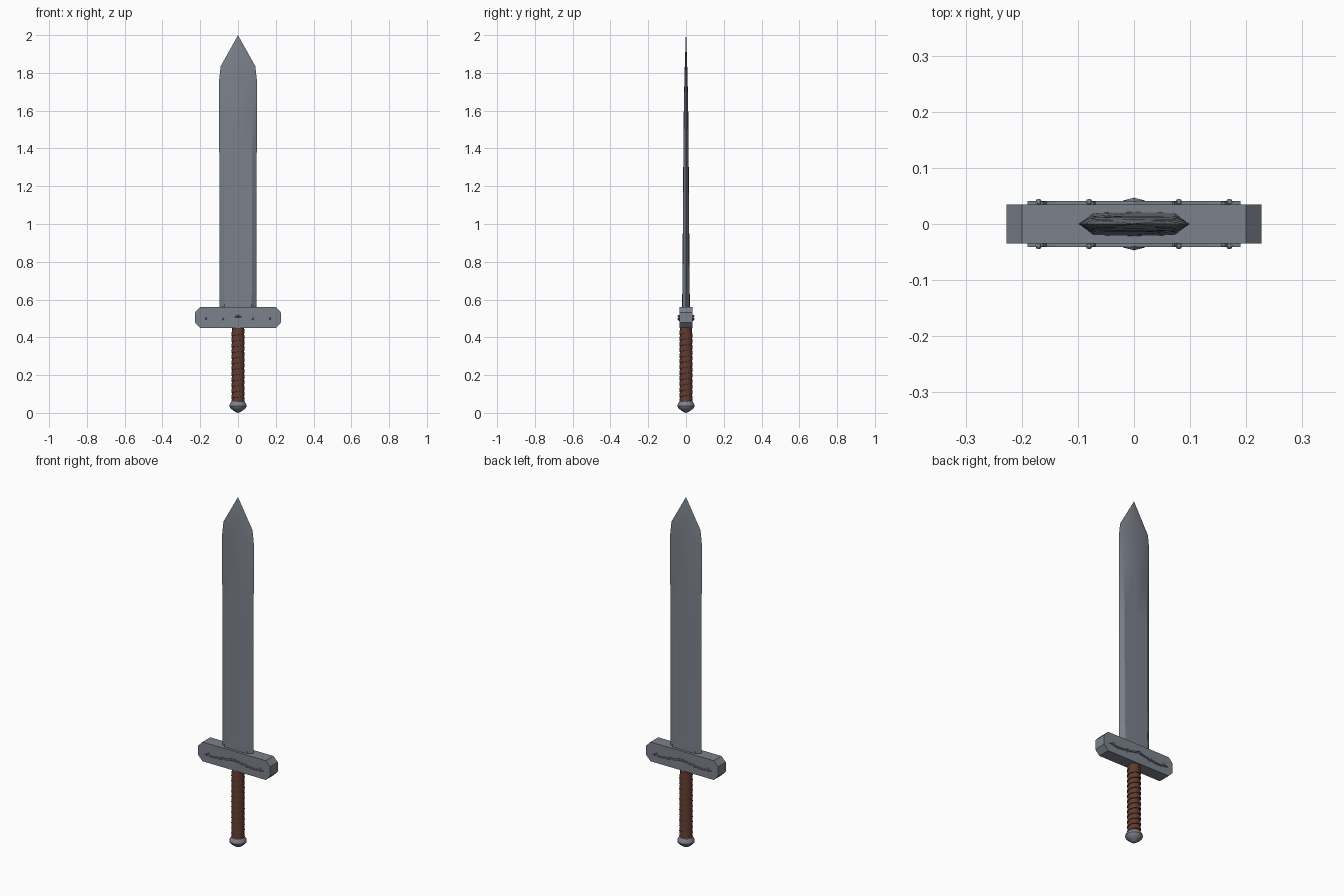
import bpy, bmesh, math
from mathutils import Vector

if "Cube" in bpy.data.objects:
    bpy.data.objects.remove(bpy.data.objects["Cube"])


def material(name, rgb):
    m = bpy.data.materials.new(name)
    m.diffuse_color = (*rgb, 1)
    m.use_nodes = True
    m.node_tree.nodes["Principled BSDF"].inputs["Base Color"].default_value = m.diffuse_color
    return m


STEEL = material("steel", (0.20, 0.22, 0.26))
LEATHER = material("brown leather", (0.115, 0.042, 0.028))


def make(name, verts, faces, mat, smooth=None):
    me = bpy.data.meshes.new(name)
    me.from_pydata(verts, [], faces)
    bm = bmesh.new()
    bm.from_mesh(me)
    bmesh.ops.remove_doubles(bm, verts=bm.verts, dist=1e-5)
    bmesh.ops.recalc_face_normals(bm, faces=bm.faces)
    bm.to_mesh(me)
    bm.free()
    ob = bpy.data.objects.new(name, me)
    bpy.context.collection.objects.link(ob)
    me.materials.append(mat)
    if smooth:
        bpy.ops.object.select_all(action='DESELECT')
        ob.select_set(True)
        bpy.context.view_layer.objects.active = ob
        bpy.ops.object.shade_smooth_by_angle(angle=math.radians(smooth))
    return ob


def loft(name, rings, mat, smooth=None):
    n = len(rings[0])
    verts = [v for r in rings for v in r]
    faces = [(k*n + i, k*n + (i+1) % n, (k+1)*n + (i+1) % n, (k+1)*n + i)
             for k in range(len(rings) - 1) for i in range(n)]
    faces += [tuple(range(n)), tuple(range(len(verts) - n, len(verts)))]
    return make(name, verts, faces, mat, smooth)


def lathe(name, profile, sides, mat, smooth=None):
    rings = [[(r*math.cos(2*math.pi*i/sides), r*math.sin(2*math.pi*i/sides), z)
              for i in range(sides)] for r, z in profile]
    return loft(name, rings, mat, smooth)


# blade: bevelled section (height, half width, half flat, half thickness)
rings = []
for z, w, f, t in [(0.54, .098, .072, .020), (0.65, .098, .073, .018), (1.3, .099, .075, .0135),
                   (1.6, .100, .076, .011), (1.76, .100, .072, .008),
                   (1.835, .092, .060, .006), (1.996, .002, .001, .001), (2.0, .0004, .0002, .0002)]:
    rings.append([(w, 0, z), (f, t, z), (0, t*1.08, z), (-f, t, z),
                  (-w, 0, z), (-f, -t, z), (0, -t*1.08, z), (f, -t, z)])
loft("blade", rings, STEEL, 25)

# crossguard: chamfered bar
outline = [(.2, .45), (.227, .478), (.227, .532), (.2, .56),
           (-.2, .56), (-.227, .532), (-.227, .478), (-.2, .45)]
loft("crossguard", [[(x, y, z) for x, z in outline] for y in (-.035, .035)], STEEL)

# vine ornament on both faces of the guard
VINE = [(.19, .497), (.17, .499), (.14, .492), (.11, .494), (.08, .498), (.05, .502), (0, .513)]
PATH = VINE + [(-x, z) for x, z in VINE[-2::-1]]
for side, label in ((-1, "front"), (1, "back")):
    rings = []
    for i, (x, z) in enumerate(PATH):
        h = .001 if i in (0, len(PATH) - 1) else .004
        rings.append([(x, side*.033, z-h), (x, side*.041, z-h),
                      (x, side*.041, z+h), (x, side*.033, z+h)])
    loft(label + "_vine", rings, STEEL)
    # raised centre ridge
    c = (0, side*.047, .513)
    rim = [(.025, side*.040, .506), (0, side*.040, .519), (-.025, side*.040, .506), (0, side*.040, .506)]
    make(label + "_vine_centre", [c] + rim,
         [(0, 1, 2), (0, 2, 3), (0, 3, 4), (0, 4, 1), (1, 2, 3, 4)], STEEL)
    # buds with small leaves
    for k, (x, z) in enumerate([(.17, .499), (.08, .498), (-.08, .498), (-.17, .499)]):
        bpy.ops.mesh.primitive_uv_sphere_add(segments=8, ring_count=6, radius=.006,
                                             location=(x, side*.039, z))
        bud = bpy.context.object
        bud.name = f"{label}_bud_{k}"
        bud.data.materials.append(STEEL)
        s = 1 if x > 0 else -1
        for up in (-1, 1):
            leaf = [(x, z), (x - s*.008, z + up*.011), (x - s*.014, z + up*.002)]
            loft(f"{label}_leaf_{k}", [[(a, side*y, b) for a, b in leaf] for y in (.034, .040)], STEEL)

# grip core and overlapping spiral leather wrap
lathe("grip_core", [(.031, .055), (.031, .455)], 16, LEATHER, 30)
SIDES, PITCH, TURNS = 16, .03, 13
verts, faces = [], []
for i in range(SIDES*TURNS + 1):
    a, z = 2*math.pi*i/SIDES, .06 + PITCH*(i/SIDES - 1)
    for r, dz in ((.030, 0), (.0355, .001), (.0355, .006), (.032, PITCH + .001)):
        verts.append((r*math.cos(a), r*math.sin(a), min(max(z + dz, .056), .453)))
    if i:
        for j in range(3):
            b = 4*i + j
            faces.append((b - 4, b, b + 1, b - 3))
make("grip_wrap", verts, faces, LEATHER, 30)

# pommel
lathe("pommel", [(.002, 0), (.014, .005), (.032, .018), (.043, .029), (.046, .037),
                 (.043, .047), (.036, .058), (.030, .066)], 16, STEEL, 35)
